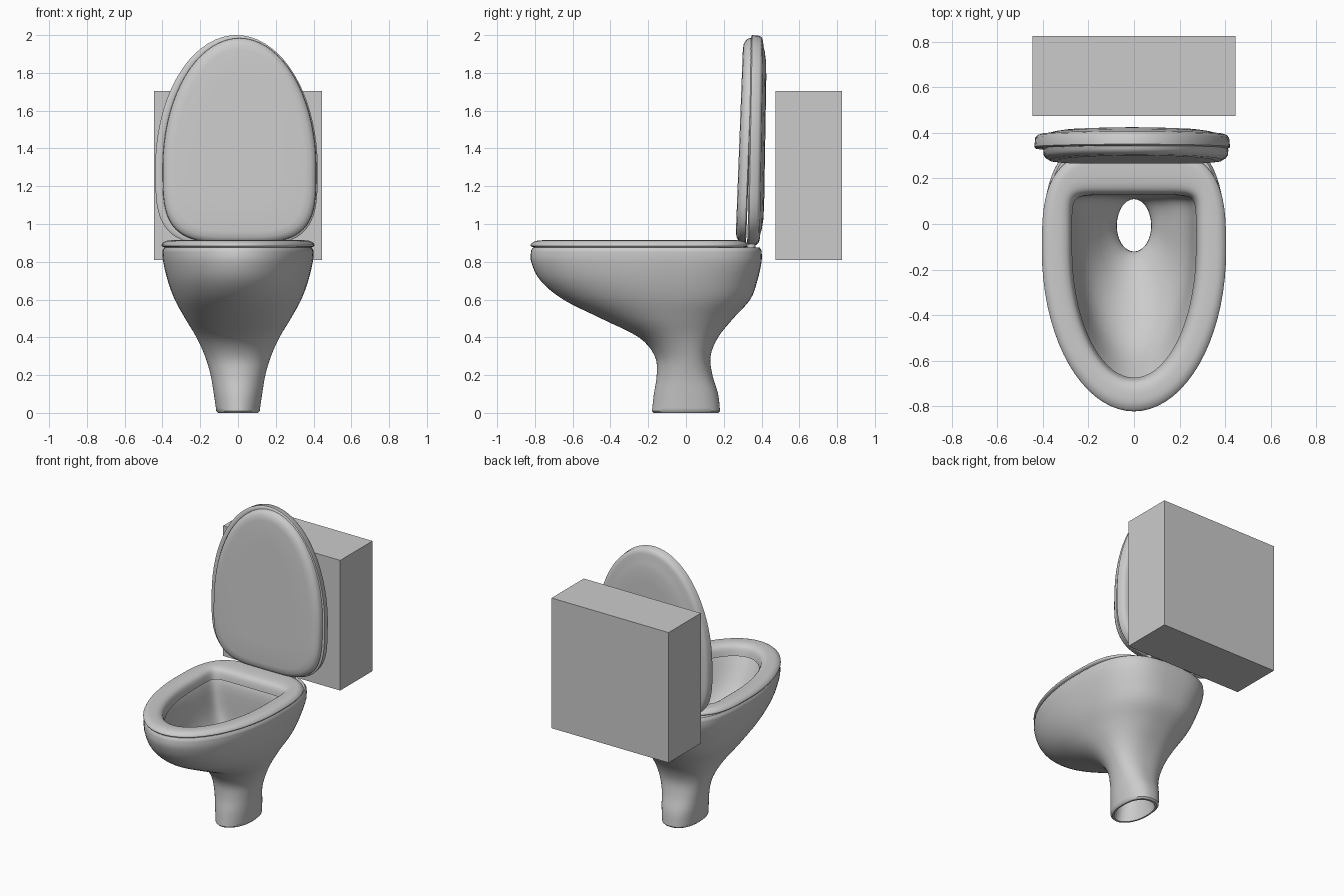
import bpy
import bmesh
import math

start_cube = bpy.data.objects.get("Cube")
if start_cube:
    bpy.data.objects.remove(start_cube, do_unlink=True)

SEGMENTS = 72

grey = bpy.data.materials.new("plain grey")
grey.use_nodes = True
colour = (0.6, 0.6, 0.6, 1)
grey.diffuse_color = colour
grey.node_tree.nodes["Principled BSDF"].inputs["Base Color"].default_value = colour


def egg(width, front, back, middle, squareness):
    """Egg outline: elliptical towards the front, squarer towards the back."""
    points = []
    for i in range(SEGMENTS):
        angle = math.tau * i / SEGMENTS
        c, s = math.cos(angle), math.sin(angle)
        power = 2 / squareness if s > 0 else 1
        x = width * math.copysign(abs(c) ** power, c)
        if s > 0:
            y = middle + (back - middle) * s ** power
        else:
            y = middle + (middle - front) * s
        points.append((x, y))
    return points


def smooth_sections(sections, steps=4):
    """Catmull-Rom interpolation through a list of section settings."""
    result = []
    last = len(sections) - 1
    for k in range(last):
        a, b = sections[max(k - 1, 0)], sections[k]
        c, d = sections[k + 1], sections[min(k + 2, last)]
        for j in range(steps):
            t = j / steps
            result.append([
                q + t * ((r - p) / 2 + t * ((2 * p - 5 * q + 4 * r - s) / 2
                                            + t * (3 * q - p - 3 * r + s) / 2))
                for p, q, r, s in zip(a, b, c, d)])
    result.append(list(sections[last]))
    return result


def add_mesh(name, bm, smooth=True):
    bmesh.ops.recalc_face_normals(bm, faces=bm.faces)
    mesh = bpy.data.meshes.new(name)
    bm.to_mesh(mesh)
    bm.free()
    mesh.materials.append(grey)
    obj = bpy.data.objects.new(name, mesh)
    bpy.context.collection.objects.link(obj)
    if smooth:
        bpy.ops.object.select_all(action="DESELECT")
        obj.select_set(True)
        bpy.context.view_layer.objects.active = obj
        bpy.ops.object.shade_smooth_by_angle(angle=math.radians(42))
    return obj


def loft(name, rings, closed):
    """Skin rings of points; join last to first, or cap both ends."""
    bm = bmesh.new()
    loops = [[bm.verts.new(p) for p in ring] for ring in rings]
    pairs = list(zip(loops, loops[1:]))
    if closed:
        pairs.append((loops[-1], loops[0]))
    else:
        bm.faces.new(loops[0])
        bm.faces.new(loops[-1])
    for low, high in pairs:
        for i in range(SEGMENTS):
            j = (i + 1) % SEGMENTS
            bm.faces.new((low[i], low[j], high[j], high[i]))
    return add_mesh(name, bm)


def level_rings(sections):
    return [[(x, y, z) for x, y in egg(*shape)] for z, *shape in sections]


# Bowl and pedestal: height, half width, front, back, widest point, squareness
outside = smooth_sections([
    (0.01, .115, -.18, .18, 0, 2.4),
    (0.1, .128, -.17, .17, 0, 2.4),
    (0.2, .145, -.155, .14, 0, 2.4),
    (0.3, .175, -.165, .13, 0, 2.4),
    (0.4, .22, -.25, .17, -.03, 2.4),
    (0.5, .28, -.45, .25, -.08, 2.4),
    (0.6, .335, -.65, .34, -.1, 2.6),
    (0.7, .372, -.77, .378, -.12, 2.8),
    (0.8, .396, -.82, .4, -.12, 3),
    (0.86, .4, -.82, .4, -.12, 3),
])
rim = [(.875, .39, -.81, .39, -.12, 3)]
inside = smooth_sections([
    (0.875, .3, -.72, .16, -.1, 6),
    (0.8, .272, -.675, .13, -.1, 9),
    (0.6, .235, -.53, .128, -.08, 7),
    (0.45, .15, -.28, .122, -.05, 4),
    (0.34, .083, -.135, .113, -.01, 2.2),
    (0.25, .078, -.125, .11, -.01, 2),
    (0.1, .09, -.13, .13, 0, 2.2),
    (0, .095, -.155, .155, 0, 2.4),
])
foot = [(0, .105, -.17, .17, 0, 2.4)]
loft("bowl", level_rings(outside + rim + inside + foot), True)

# Seat: a rounded ring resting on the bowl
seat = smooth_sections([
    (.872, .375, -.79, .31, -.12, 3.2),
    (.882, .402, -.82, .33, -.12, 3.2),
    (.895, .402, -.82, .33, -.12, 3.2),
    (.91, .382, -.795, .305, -.12, 3.4),
    (.914, .35, -.76, .27, -.12, 4),
    (.91, .31, -.72, .18, -.12, 6),
    (.89, .282, -.69, .14, -.12, 9),
    (.84, .272, -.675, .128, -.11, 9),
], 3)
loft("seat", level_rings(seat), True)


def upright_rings(sections, shift, lean, width, low, high):
    """Standing egg outlines given as (depth, inset) pairs."""
    rings = []
    for depth, inset in sections:
        outline = egg(width - inset, -high + inset, -low - inset, -1.3, 3.6)
        rings.append([(x + shift, depth + lean * (-y - low), -y)
                      for x, y in outline])
    return rings


# Raised inner lid, dished at the rear
inner = [(.262, .2), (.262, .06), (.266, .03), (.278, .01), (.29, .002),
         (.312, 0), (.318, .008), (.318, .045), (.3, .08), (.296, .2)]
loft("inner_lid", upright_rings(inner, .008, .038, .407, .9, 1.985), False)

# Raised outer lid with a domed back
outer = [(.345, .2), (.345, .06), (.325, .035), (.325, .008), (.332, 0),
         (.372, .004), (.384, .015), (.39, .035), (.392, .06),
         (.4, .09), (.407, .14), (.41, .22)]
loft("outer_lid", upright_rings(outer, -.008, .017, .43, .885, 2), False)

# Hinge posts under the lids
for side, label in ((1, "left"), (-1, "right")):
    bm = bmesh.new()
    bmesh.ops.create_cone(bm, cap_ends=True, segments=20, radius1=.022,
                          radius2=.022, depth=.06)
    bmesh.ops.translate(bm, verts=bm.verts, vec=(side * .17, .345, .89))
    add_mesh(label + "_hinge_post", bm)

# Cistern: a plain block behind the lids
bm = bmesh.new()
bmesh.ops.create_cube(bm, size=1)
bmesh.ops.scale(bm, verts=bm.verts, vec=(.89, .35, .895))
bmesh.ops.translate(bm, verts=bm.verts, vec=(0, .65, 1.2575))
add_mesh("cistern", bm, smooth=False)
